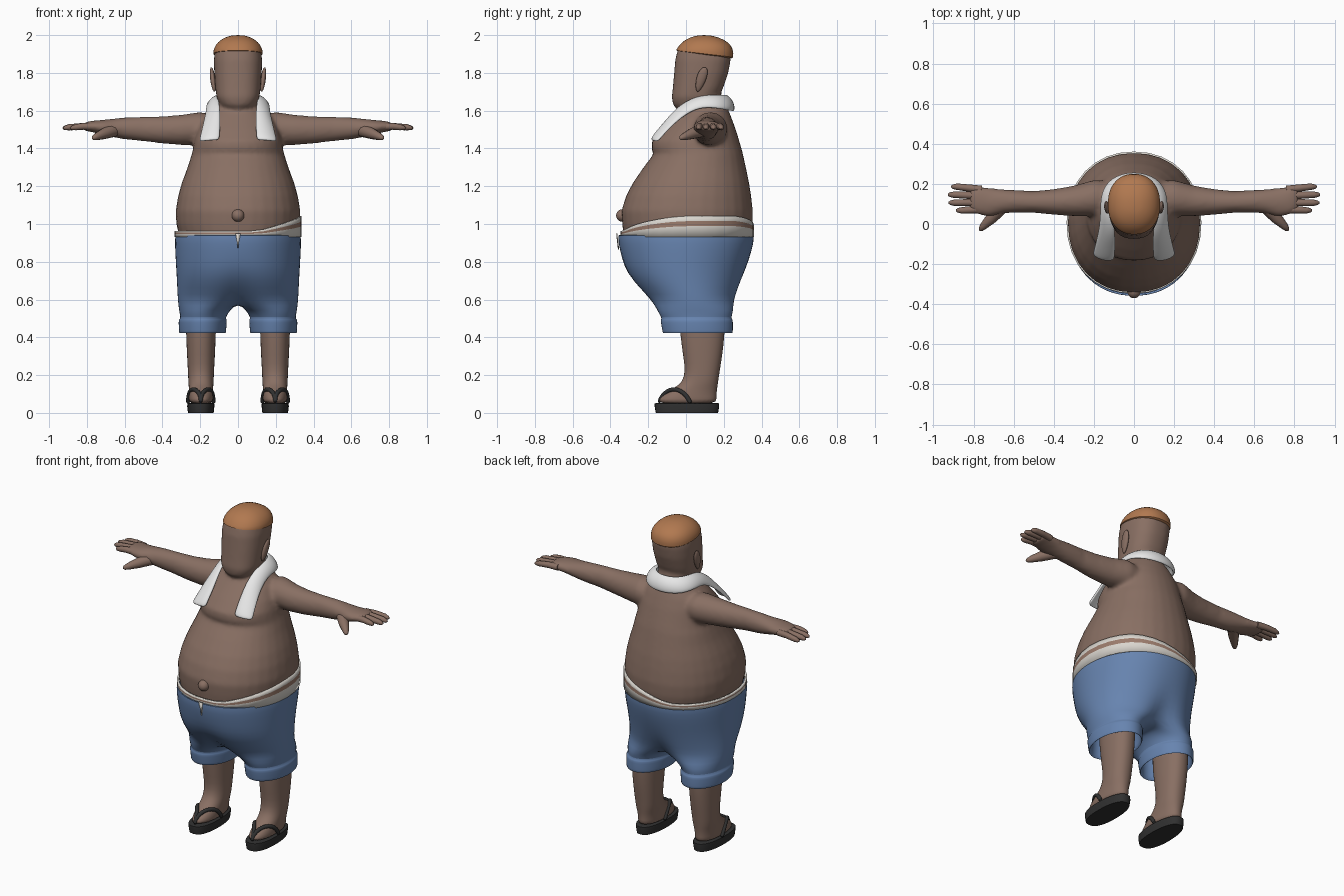
import bpy, bmesh, math
from mathutils import Vector

cube = bpy.data.objects.get("Cube")
if cube:
    bpy.data.objects.remove(cube, do_unlink=True)


def material(name, rgb):
    m = bpy.data.materials.new(name)
    m.use_nodes = True
    m.diffuse_color = (*rgb, 1)
    node = next(n for n in m.node_tree.nodes if n.type == 'BSDF_PRINCIPLED')
    node.inputs["Base Color"].default_value = (*rgb, 1)
    return m


SKIN = material("skin brown", (0.25, 0.16, 0.125))
HAIR = material("ginger hair", (0.44, 0.19, 0.08))
DENIM = material("denim blue", (0.135, 0.23, 0.43))
TOWEL = material("towel white", (0.8, 0.8, 0.8))
CLOTH = material("underwear cream", (0.7, 0.67, 0.62))
STRIPE = material("stripe brown", (0.33, 0.2, 0.15))
RUBBER = material("dark rubber", (0.03, 0.03, 0.03))


def ring(c, u, v, n=32, power=2.0):
    """Superellipse ring around c with half axes u and v."""
    pts = []
    for i in range(n):
        a = math.tau * i / n
        co, si = math.cos(a), math.sin(a)
        pts.append(Vector(c) + Vector(u) * math.copysign(abs(co) ** (2 / power), co)
                   + Vector(v) * math.copysign(abs(si) ** (2 / power), si))
    return pts


def level(z, hw, front, back, cx=0, power=2.0):
    """Horizontal ring given its half width, front y and back y."""
    return ring((cx, (front + back) / 2, z), (hw, 0, 0), (0, (back - front) / 2, 0), 32, power)


def loft(bm, rings, caps=True):
    rows = [[bm.verts.new(p) for p in r] for r in rings]
    n = len(rows[0])
    for a, b in zip(rows, rows[1:]):
        for i in range(n):
            bm.faces.new((a[i], a[(i + 1) % n], b[(i + 1) % n], b[i]))
    if caps:
        bm.faces.new(rows[0])
        bm.faces.new(rows[-1])
    return rows


def tube(bm, pts, radii, ref=(0, 0, 1), n=12):
    pts = [Vector(p) for p in pts]
    rings = []
    for i, (p, r) in enumerate(zip(pts, radii)):
        t = (pts[min(i + 1, len(pts) - 1)] - pts[max(i - 1, 0)]).normalized()
        u = t.cross(Vector(ref)).normalized()
        rings.append(ring(p, u * r, t.cross(u) * r, n))
    loft(bm, rings)


def finish(name, bm, mats, subdiv=0, angle=50):
    bmesh.ops.recalc_face_normals(bm, faces=bm.faces[:])
    me = bpy.data.meshes.new(name)
    bm.to_mesh(me)
    bm.free()
    for m in mats:
        me.materials.append(m)
    ob = bpy.data.objects.new(name, me)
    bpy.context.scene.collection.objects.link(ob)
    bpy.ops.object.select_all(action='DESELECT')
    bpy.context.view_layer.objects.active = ob
    ob.select_set(True)
    bpy.ops.object.shade_smooth_by_angle(angle=math.radians(angle))
    if subdiv:
        ob.modifiers.new("Subdivision", 'SUBSURF').levels = subdiv
        ob.modifiers["Subdivision"].render_levels = subdiv
    return ob


def mirror_x(ob):
    m = ob.modifiers.new("Mirror", 'MIRROR')
    m.merge_threshold = 0.002


# Torso, neck, head and arms, fused into one smooth skin
bm = bmesh.new()
torso = [(0.93, .31, -.33, .34), (1.0, .327, -.338, .352), (1.07, .33, -.342, .354),
         (1.15, .317, -.317, .345), (1.22, .297, -.28, .334), (1.3, .267, -.225, .317),
         (1.37, .245, -.172, .302), (1.4, .238, -.184, .294), (1.44, .232, -.18, .282),
         (1.5, .215, -.13, .264), (1.56, .185, -.075, .242), (1.61, .14, -.03, .222),
         (1.66, .1, .01, .19), (1.75, .09, .02, .18)]
loft(bm, [level(*t, power=2.15) for t in torso])
head = [(1.612, .065, -.05, .1), (1.63, .093, -.068, .14), (1.67, .114, -.076, .17),
        (1.72, .12, -.07, .197), (1.8, .126, -.063, .224), (1.87, .128, -.057, .237),
        (1.93, .121, -.042, .235), (1.97, .085, -.005, .195), (1.983, .05, .04, .16)]
loft(bm, [level(*h, power=2.4) for h in head])
arm = [(.1, .13, 1.5, .08, .07), (.2, .13, 1.505, .09, .088), (.3, .115, 1.498, .076, .08),
       (.4, .11, 1.498, .064, .072), (.5, .11, 1.503, .054, .065), (.6, .113, 1.506, .057, .058),
       (.65, .113, 1.508, .06, .051), (.72, .108, 1.512, .072, .039),
       (.78, .118, 1.517, .072, .029), (.82, .124, 1.515, .06, .02)]
for s in (1, -1):
    loft(bm, [ring((s * x, y, z), (0, ry, 0), (0, 0, rz)) for x, y, z, ry, rz in arm])
body = finish("body", bm, [SKIN], angle=180)
remesh = body.modifiers.new("Fuse", 'REMESH')
remesh.mode = 'VOXEL'
remesh.voxel_size = 0.011
remesh.use_smooth_shade = True
relax = body.modifiers.new("Relax", 'SMOOTH')
relax.factor, relax.iterations = 0.5, 10

# Fingers and thumbs
bm = bmesh.new()
for y0, x1, y1 in ((.172, .912, .186), (.14, .928, .146), (.107, .925, .106), (.073, .888, .068)):
    tube(bm, [(.76, y0, 1.515), (.82, (y0 + y1) / 2, 1.517), (x1 - .03, y1, 1.512),
              (x1 - .008, y1, 1.508), (x1, y1, 1.507)], [.019, .018, .016, .011, .004])
tube(bm, [(.66, .085, 1.495), (.71, .03, 1.478), (.75, -.01, 1.462), (.765, -.027, 1.455),
          (.77, -.032, 1.453)], [.035, .029, .019, .012, .004])
mirror_x(finish("fingers", bm, [SKIN]))

# Ears
bm = bmesh.new()
bmesh.ops.create_uvsphere(bm, u_segments=20, v_segments=12, radius=1)
for v in bm.verts:
    x, y, z = v.co
    y *= 0.026 + 0.006 * z
    v.co = (.133 + .014 * x + .008 * z, .08 + y + .018 * z, 1.765 + .065 * z)
mirror_x(finish("ears", bm, [SKIN]))

# Belly button
bm = bmesh.new()
bmesh.ops.create_uvsphere(bm, u_segments=20, v_segments=12, radius=.033)
bmesh.ops.translate(bm, verts=bm.verts[:], vec=(0, -.337, 1.045))
finish("belly_button", bm, [SKIN], angle=180)

# Hair cap, its rim lower at the back
bm = bmesh.new()
cap = [(1.9, .124, -.045, .24), (1.897, .133, -.056, .252), (1.93, .13, -.048, .252),
       (1.965, .107, -.022, .222), (1.988, .07, .02, .175), (2.0, .03, .065, .125)]
rows = loft(bm, [level(*c, power=2.2) for c in cap])
for v in rows[0] + rows[1]:
    v.co.z -= 0.14 * (v.co.y - .08)
finish("hair", bm, [HAIR], 1)

# Shorts: half of the seat, split at the crotch into a cuffed leg, then mirrored
bm = bmesh.new()
seat = [(.935, .324, -.35, .35, 0), (.95, .333, -.362, .363, 0), (.9, .336, -.36, .36, 0),
        (.82, .332, -.342, .338, 0), (.74, .327, -.32, .313, .02),
        (.66, .323, -.262, .29, .1), (.595, .32, -.2, .272, .3)]
rows = []
for z, hw, f, b, dent in seat:
    row = []
    for i in range(17):
        a = math.pi / 2 - math.pi * i / 16
        x = hw * max(0, math.cos(a)) ** .9
        y = (f + b) / 2 + (b - f) / 2 * math.sin(a)
        x = 0 if i in (0, 16) else x
        y -= (y - .03) * dent * math.exp(-(x / .06) ** 2)
        row.append(bm.verts.new((x, y, z)))
    rows.append(row)
for a, b in zip(rows, rows[1:]):
    for i in range(16):
        bm.faces.new((a[i], a[i + 1], b[i + 1], b[i]))
back, front = rows[-1][0].co, rows[-1][-1].co
loop = rows[-1] + [bm.verts.new(front.lerp(back, k / 8) - Vector((0, 0, .012))) for k in range(1, 8)]
leg = [(.54, .179, .134, .05, .203), (.502, .185, .119, .055, .184), (.494, .186, .128, .057, .192),
       (.485, .187, .129, .057, .193), (.43, .188, .126, .062, .188), (.42, .188, .124, .062, .186),
       (.422, .188, .114, .062, .174), (.56, .182, .11, .058, .168)]
for z, cx, rx, cy, ry in leg:
    new = []
    for i in range(24):
        a = math.radians(120 - 15 * i)
        new.append(bm.verts.new((cx + rx * math.cos(a), cy + ry * math.sin(a), z)))
    for i in range(24):
        j = (i + 1) % 24
        bm.faces.new((loop[i], loop[j], new[j], new[i]))
    loop = new
shorts = finish("shorts", bm, [DENIM], angle=60)
mirror_x(shorts)
shorts.modifiers.new("Subdivision", 'SUBSURF').levels = 1

# Fly opening
bm = bmesh.new()
bm.faces.new([bm.verts.new(p) for p in ((-.013, -.37, .95), (.013, -.37, .95), (0, -.36, .865))])
fly = finish("fly_opening", bm, [CLOTH])
fly.modifiers.new("Thickness", 'SOLIDIFY').thickness = 0.006

# Striped underwear, riding up on the left hip
bm = bmesh.new()
rows = loft(bm, [level(.93, .336, -.347, .361, power=2.15) for _ in range(4)], caps=False)
for row, t in zip(rows, (0, .52, .76, 1)):
    for v in row:
        lift = min(1, max(0, v.co.x / .33 + v.co.y))
        v.co.z = .93 + (.034 + .078 * lift) * t
bm.faces.ensure_lookup_table()
for i, f in enumerate(bm.faces):
    f.material_index = 1 if i // 32 == 1 else 0
band = finish("underwear", bm, [CLOTH, STRIPE])
band.modifiers.new("Thickness", 'SOLIDIFY').thickness = 0.012

# Towel round the neck: inner and outer edge of each cross strip
bm = bmesh.new()
strips = [((.098, -.178, 1.443), (.207, -.152, 1.435)), ((.096, -.16, 1.475), (.2, -.13, 1.46)),
          ((.092, -.105, 1.54), (.187, -.08, 1.515)), ((.095, -.04, 1.62), (.17, -.01, 1.575)),
          ((.104, .04, 1.668), (.163, .07, 1.617)), ((.11, .12, 1.682), (.162, .155, 1.615)),
          ((.078, .19, 1.682), (.115, .228, 1.6)), ((0, .215, 1.682), (0, .26, 1.595))]
rows = []
for a, b in strips:
    a, b = Vector(a), Vector(b)
    mid = (a + b) / 2
    bulge = Vector((mid.x * .5, mid.y - .08, .06)).normalized() * .014
    if mid.x == 0:
        bulge.x = 0
    rows.append([bm.verts.new(p) for p in (a, a.lerp(b, .33) + bulge, a.lerp(b, .67) + bulge, b)])
for a, b in zip(rows, rows[1:]):
    for i in range(3):
        bm.faces.new((a[i], a[i + 1], b[i + 1], b[i]))
towel = finish("towel", bm, [TOWEL], angle=60)
mirror_x(towel)
thick = towel.modifiers.new("Thickness", 'SOLIDIFY')
thick.thickness, thick.offset = 0.018, 0
towel.modifiers.new("Subdivision", 'SUBSURF').levels = 2

# Legs with feet
bm = bmesh.new()
shin = [(.045, .063, -.15, .16), (.075, .064, -.145, .162), (.1, .064, -.115, .162),
        (.13, .064, -.068, .165), (.16, .067, -.02, .17), (.22, .069, -.003, .178),
        (.3, .074, -.015, .192), (.42, .079, -.032, .206), (.6, .084, -.045, .21)]
loft(bm, [level(*t, cx=.196, power=2.2) for t in shin])
mirror_x(finish("legs", bm, [SKIN], 1))

# Sandal soles
bm = bmesh.new()
sole = [(0, .068, -.16, .17), (.035, .072, -.166, .176), (.05, .071, -.166, .176), (.052, .064, -.158, .168)]
rows = loft(bm, [level(*t, cx=.197, power=2.5) for t in sole])
for v in bm.verts:
    v.co.x = .197 + (v.co.x - .197) * (1 - .6 * max(0, v.co.y - .02))
mirror_x(finish("sandal_soles", bm, [RUBBER], angle=40))

# Sandal straps
bm = bmesh.new()
for s in (1, -1):
    path = [(0, -.145, .05), (0, -.128, .09), (.016, -.1, .115), (.037, -.07, .128),
            (.056, -.03, .12), (.066, .005, .09), (.068, .028, .045)]
    tube(bm, [(.197 + s * x, y, z) for x, y, z in path], [.012] * 7, ref=(1, 0, 0))
mirror_x(finish("sandal_straps", bm, [RUBBER], 1))
